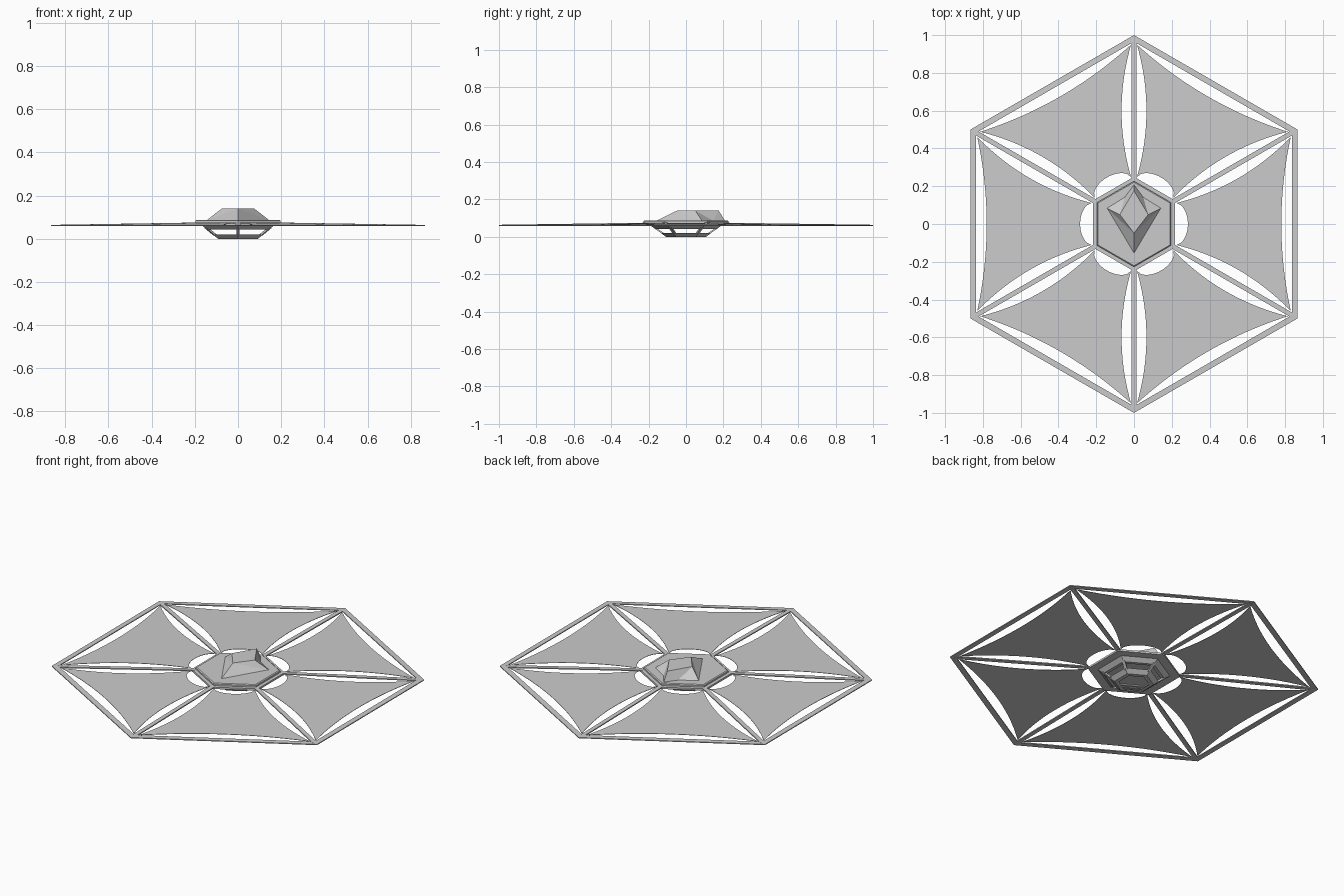
import bpy, bmesh
from math import sin, cos, pi, radians, sqrt
from mathutils import Vector, Matrix

if "Cube" in bpy.data.objects:
    bpy.data.objects.remove(bpy.data.objects["Cube"])


def finish(name, bm):
    bmesh.ops.recalc_face_normals(bm, faces=bm.faces)
    me = bpy.data.meshes.new(name)
    bm.to_mesh(me)
    bm.free()
    ob = bpy.data.objects.new(name, me)
    bpy.context.collection.objects.link(ob)
    return ob


def hex_lathe(name, profile, closed=True):
    """Sweep an (r, z) profile round six sides; corners lie on the y axis.
    Open profiles get their ends capped."""
    bm = bmesh.new()
    rings = [[bm.verts.new((r * cos(pi / 2 + k * pi / 3), r * sin(pi / 2 + k * pi / 3), z))
              for k in range(6)] for r, z in profile]
    n = len(rings)
    for i in range(n if closed else n - 1):
        a, b = rings[i], rings[(i + 1) % n]
        for k in range(6):
            j = (k + 1) % 6
            bm.faces.new((a[k], a[j], b[j], b[k]))
    if not closed:
        bm.faces.new(rings[0])
        bm.faces.new(rings[-1])
    return finish(name, bm)


def prism(name, pts, depth, angle=0):
    """Extrude a 3D polygon downwards and turn it about z."""
    bm = bmesh.new()
    face = bm.faces.new([bm.verts.new(p) for p in pts])
    ext = bmesh.ops.extrude_face_region(bm, geom=[face], use_keep_orig=True)
    bmesh.ops.translate(bm, vec=(0, 0, -depth),
                        verts=[v for v in ext["geom"] if isinstance(v, bmesh.types.BMVert)])
    bmesh.ops.triangulate(bm, faces=[f for f in bm.faces if len(f.verts) > 4])
    bmesh.ops.rotate(bm, verts=bm.verts, matrix=Matrix.Rotation(angle, 3, 'Z'))
    return finish(name, bm)


def height(u):
    """The whole canopy rises slightly towards the hub."""
    return 0.0765 - 0.0165 * u


def bowed(a, b, sag, power=1.0, n=20):
    """Curved edge from a to b, pushed left of its direction by sag; omits b."""
    a, b = Vector(a), Vector(b)
    d = (b - a).normalized()
    side = Vector((-d.y, d.x))
    return [a.lerp(b, i / n) + side * sag * (4 * (i / n) * (1 - i / n)) ** power
            for i in range(n)]


# Outer hexagonal rim
hex_lathe("outer_rim", [(1, 0.059), (1, 0.064), (0.965, 0.065), (0.965, 0.060)])

# Sail panels and spokes
o1, o2 = (0.83, -0.461), (0.83, 0.461)
i1, i2 = (0.224, -0.111), (0.224, 0.111)
outline = (bowed(o1, o2, 0.05) + bowed(o2, i2, 0.05)
           + bowed(i2, i1, 0.061, 0.55) + bowed(i1, o1, 0.05))
sail_pts = [(p.x, p.y, height(p.x)) for p in outline]
w = 0.0125
c30 = cos(radians(30))
spoke_pts = [(0.2, -w, height(0.2 * c30) + .002), (0.975, -w, height(0.975 * c30) + .002),
             (0.975, w, height(0.975 * c30) + .002), (0.2, w, height(0.2 * c30) + .002)]
for k in range(6):
    prism(f"sail_{k + 1}", sail_pts, 0.002, k * pi / 3)
    prism(f"spoke_{k + 1}", spoke_pts, 0.006, radians(30) + k * pi / 3)

# Hub: flat collar and raised deck
hex_lathe("hub_collar", [(0.25, 0.064), (0.25, 0.075), (0.16, 0.075), (0.16, 0.064)])
hex_lathe("hub_deck", [(0.215, 0.070), (0.227, 0.075), (0.227, 0.084), (0.221, 0.088)], closed=False)


# Open basket below the hub
def cone(z):
    return 0.107 + 1.38 * z


hex_lathe("basket_upper_band", [(cone(0.066), 0.066), (cone(0.043), 0.043),
                                (cone(0.043) - 0.02, 0.043), (cone(0.066) - 0.02, 0.066)])
hex_lathe("basket_lower_band", [(cone(0.021), 0.021), (cone(0), 0), (0.082, 0),
                                (cone(0.021) - 0.022, 0.021)])
for k in range(6):
    ra, rb, h = cone(0.015), cone(0.05), 0.008
    bm = bmesh.new()
    bmesh.ops.create_cube(bm, size=1)
    for v in bm.verts:
        r, z = (rb, 0.05) if v.co.z > 0 else (ra, 0.015)
        v.co = (r - (0.001 if v.co.x > 0 else 0.016), h * (1 if v.co.y > 0 else -1), z)
    bmesh.ops.rotate(bm, verts=bm.verts, matrix=Matrix.Rotation(pi / 2 + k * pi / 3, 3, 'Z'))
    finish(f"basket_strut_{k + 1}", bm)

# Faceted canopy: right half, mirrored, with a sharp peak at the back
bm = bmesh.new()
P = {n: bm.verts.new(c) for n, c in {
    "front": (0, -0.158, 0.086), "side": (0.145, 0.085, 0.086),
    "notch": (0.048, 0.145, 0.086), "back": (0, 0.207, 0.088),
    "top_front": (0, -0.048, 0.14), "top_side": (0.075, 0.05, 0.14),
    "peak": (0, 0.175, 0.14)}.items()}
for names in (("front", "side", "top_front"), ("side", "top_side", "top_front"),
              ("side", "notch", "top_side"), ("notch", "peak", "top_side"),
              ("notch", "back", "peak"), ("top_front", "top_side", "peak")):
    bm.faces.new([P[n] for n in names])
half = bm.verts[:] + bm.edges[:] + bm.faces[:]
bmesh.ops.mirror(bm, geom=half, axis='X', merge_dist=0.0005)
bmesh.ops.remove_doubles(bm, verts=bm.verts, dist=0.0005)
finish("faceted_canopy", bm)
